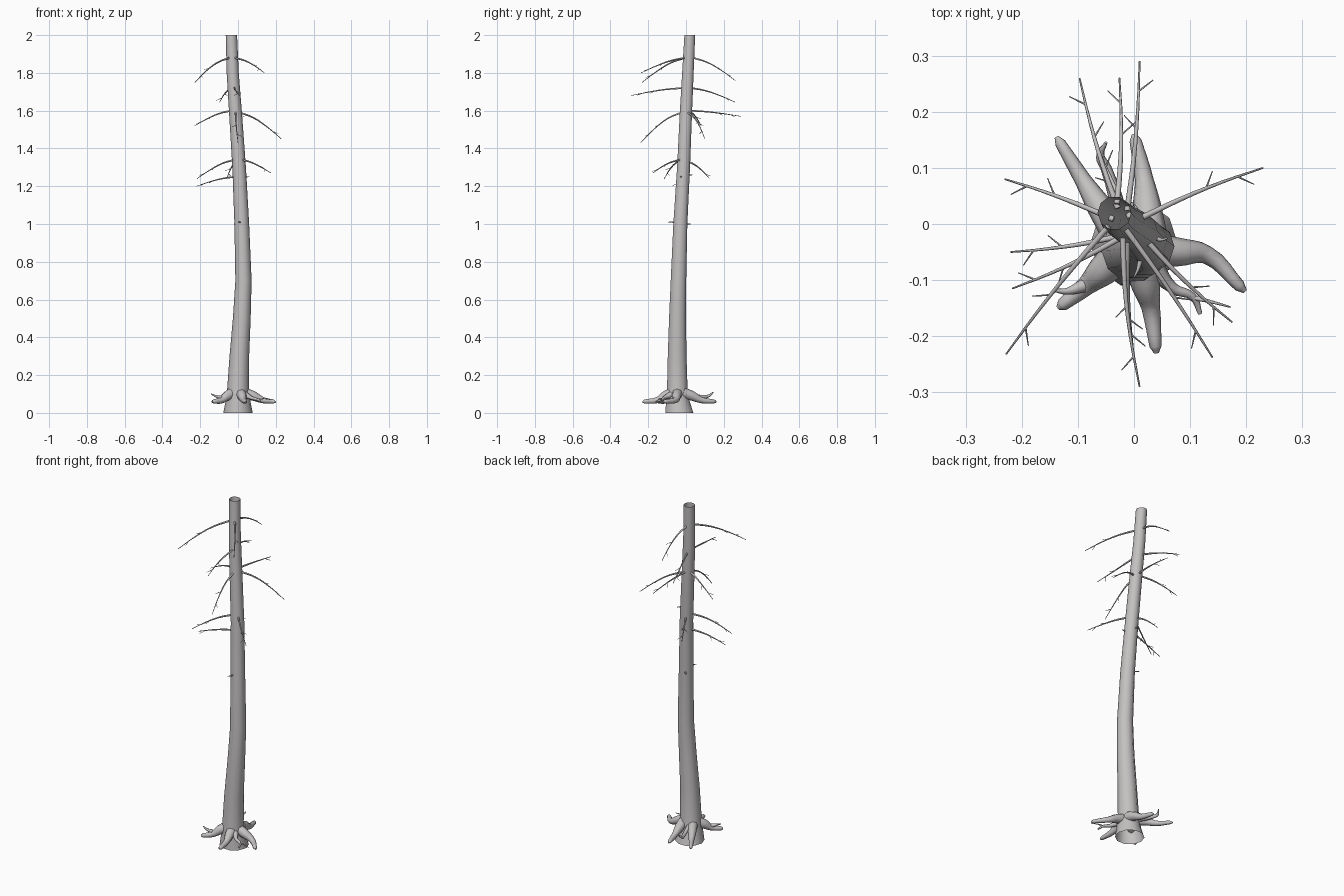
import bpy, bmesh, math, random
from mathutils import Vector

random.seed(4)
cube = bpy.data.objects.get("Cube")
if cube:
    bpy.data.objects.remove(cube, do_unlink=True)

bark = bpy.data.materials.new("pale_grey_bark")
bark.use_nodes = True
BARK_COLOUR = (0.55, 0.53, 0.53, 1)
bark.diffuse_color = BARK_COLOUR
bark.node_tree.nodes["Principled BSDF"].inputs["Base Color"].default_value = BARK_COLOUR

# Trunk centre line: height, x, y, radius
TRUNK = [(0, 0, -0.035, 0.078), (0.06, 0, -0.043, 0.066), (0.13, 0, -0.046, 0.057),
         (0.3, 0.007, -0.047, 0.052), (0.5, 0.02, -0.045, 0.047), (0.7, 0.029, -0.04, 0.043),
         (1.0, 0.02, -0.03, 0.039), (1.3, 0.006, -0.013, 0.036), (1.6, -0.014, 0.0, 0.034),
         (1.8, -0.028, 0.01, 0.032), (2.0, -0.035, 0.02, 0.03)]


def trunk_at(z):
    """Centre and radius of the trunk at a height."""
    for a, b in zip(TRUNK, TRUNK[1:]):
        if z <= b[0]:
            t = (z - a[0]) / (b[0] - a[0])
            h, x, y, r = [p + (q - p) * t for p, q in zip(a, b)]
            return Vector((x, y, z)), r


def make_trunk(sides=10):
    bm = bmesh.new()
    rings = []
    for z, x, y, r in TRUNK:
        rings.append([bm.verts.new((x + r * math.cos(a), y + r * math.sin(a), z))
                      for a in (math.tau * i / sides for i in range(sides))])
    for low, high in zip(rings, rings[1:]):
        for i in range(sides):
            j = (i + 1) % sides
            bm.faces.new((low[i], low[j], high[j], high[i])).smooth = True
    mesh = bpy.data.meshes.new("trunk")
    bm.to_mesh(mesh)
    bm.free()
    mesh.materials.append(bark)
    bpy.context.collection.objects.link(bpy.data.objects.new("trunk", mesh))


def tubes(name, paths, ring=1, steps=3):
    """Tapered tubes through (point, radius) lists, joined in one mesh."""
    curve = bpy.data.curves.new(name, "CURVE")
    curve.dimensions = "3D"
    curve.bevel_depth = 1
    curve.bevel_resolution = ring
    curve.resolution_u = steps
    curve.use_fill_caps = True
    for path in paths:
        spline = curve.splines.new("BEZIER")
        spline.bezier_points.add(len(path) - 1)
        for bp, (co, radius) in zip(spline.bezier_points, path):
            bp.co = co
            bp.radius = radius
            bp.handle_left_type = bp.handle_right_type = "AUTO"
    curve.materials.append(bark)
    obj = bpy.data.objects.new(name, curve)
    bpy.context.collection.objects.link(obj)
    bpy.ops.object.select_all(action="DESELECT")
    obj.select_set(True)
    bpy.context.view_layer.objects.active = obj
    bpy.ops.object.convert(target="MESH")


def branch(name, height, tip, twigs=2):
    """Drooping branch from the trunk to its tip, with short side twigs."""
    centre, radius = trunk_at(height)
    tip = Vector(tip)
    flat = Vector((tip.x - centre.x, tip.y - centre.y, 0))
    start = centre + flat.normalized() * radius * 0.7
    side = Vector((-flat.y, flat.x, 0)).normalized()
    bend = random.uniform(-0.008, 0.008)

    def at(t):
        p = start.lerp(tip, t)
        p.z = height + (tip.z - height) * t ** 1.5
        return p + side * bend * math.sin(math.pi * t)

    paths = [[(at(t), 0.0055 - 0.004 * t) for t in (0, 0.33, 0.67, 1)]]
    sign = random.choice((-1, 1))
    for k in range(twigs):
        base = at(0.55 + 0.25 * k)
        out = flat.normalized() * 0.022 + side * sign * 0.024
        paths.append([(base, 0.0018), (base + out + Vector((0, 0, -0.012)), 0.0009)])
        sign = -sign
    tubes(name, paths)


make_trunk()

# Whorls of bare branches: start height, tip
BRANCHES = [(1.88, (-0.228, -0.232, 1.75)), (1.88, (0.14, -0.238, 1.8)),
            (1.88, (-0.026, 0.26, 1.76)), (1.72, (0.01, -0.29, 1.68)),
            (1.72, (-0.097, 0.26, 1.645)), (1.6, (0.01, 0.29, 1.57)),
            (1.6, (-0.23, 0.08, 1.52)), (1.59, (0.23, 0.1, 1.45)),
            (1.59, (0.0, -0.24, 1.43)), (1.34, (-0.217, -0.115, 1.24)),
            (1.25, (-0.22, -0.05, 1.2)), (1.34, (0.175, -0.175, 1.27)),
            (1.33, (-0.06, 0.125, 1.24))]
for i, (height, tip) in enumerate(BRANCHES):
    branch(f"branch_{i + 1}", height, tip)

# Broken stubs lower on the trunk
for i, tip in enumerate([(-0.02, 0.022, 1), (0.0, -0.095, 1.01), (0.06, -0.025, 1.25),
                         (0.0, 0.035, 1.26)]):
    branch(f"stub_{i + 1}", tip[2], tip, twigs=0)

# Spreading roots: base radius, plan points from trunk outwards
ROOTS = [(0.03, (0.012, -0.07), (0.03, -0.15), (0.04, -0.23)),
         (0.03, (0.03, -0.045), (0.13, -0.055), (0.198, -0.12)),
         (0.03, (0.028, -0.015), (0.018, 0.08), (0.0, 0.16)),
         (0.027, (-0.03, -0.02), (-0.092, 0.08), (-0.138, 0.155)),
         (0.032, (-0.03, -0.06), (-0.085, -0.11), (-0.135, -0.15))]
for i, (r, a, b, c) in enumerate(ROOTS):
    a, b, c = Vector(a), Vector(b), Vector(c)
    near = a.lerp(b, 0.5)
    tubes(f"root_{i + 1}", [[((*a, 0.105), r), ((*near, 0.09), r * 0.85),
                             ((*b, 0.068), r * 0.55), ((*b.lerp(c, 0.85), 0.06), r * 0.36),
                             ((*c, 0.058), r * 0.15)]], ring=2, steps=4)

# Thin rootlets between the main roots
tubes("rootlets", [
    [((0.03, -0.07, 0.1), 0.02), ((0.07, -0.115, 0.08), 0.01),
     ((0.105, -0.13, 0.07), 0.007), ((0.118, -0.16, 0.06), 0.004)],
    [((0.1, -0.13, 0.07), 0.005), ((0.135, -0.138, 0.075), 0.003),
     ((0.172, -0.148, 0.07), 0.0015)],
    [((-0.02, 0.0, 0.1), 0.015), ((-0.05, 0.1, 0.085), 0.01),
     ((-0.06, 0.12, 0.09), 0.008), ((-0.05, 0.145, 0.11), 0.003)],
    [((-0.09, -0.11, 0.08), 0.012), ((-0.12, -0.12, 0.09), 0.006),
     ((-0.143, -0.118, 0.1), 0.003)]], ring=1, steps=4)
